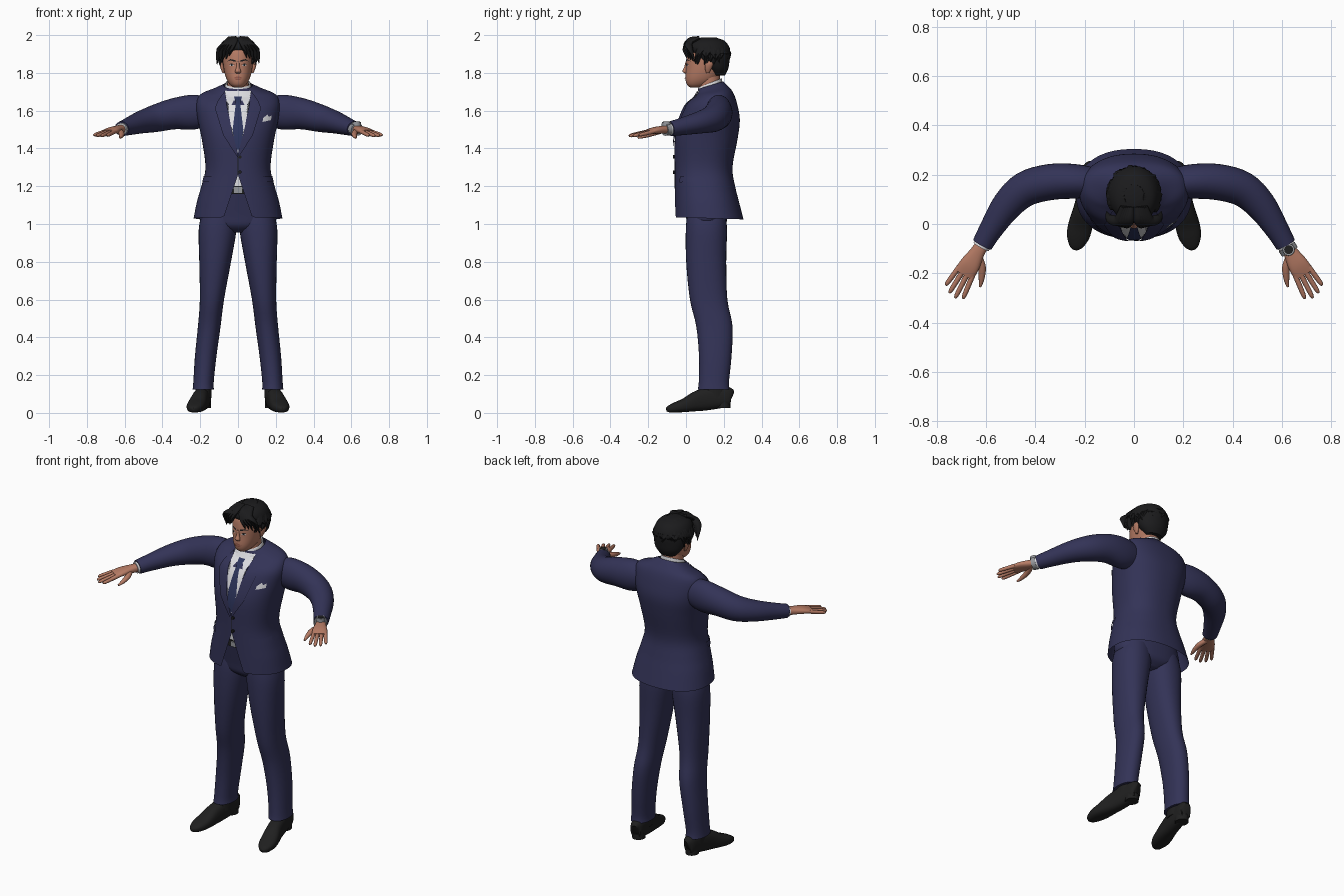
import bpy, bmesh, math, random
from mathutils import Vector
from mathutils.bvhtree import BVHTree

random.seed(4)
default_cube = bpy.data.objects.get("Cube")
if default_cube:
    bpy.data.objects.remove(default_cube)


def make_material(name, red, green, blue):
    mat = bpy.data.materials.new(name)
    mat.use_nodes = True
    mat.diffuse_color = (red, green, blue, 1)
    mat.node_tree.nodes["Principled BSDF"].inputs["Base Color"].default_value = (red, green, blue, 1)
    return mat


SUIT = make_material("navy suit cloth", .033, .033, .095)
TIE = make_material("blue tie silk", .027, .036, .11)
SHIRT = make_material("white shirt cotton", .72, .72, .75)
SKIN = make_material("tan skin", .47, .2, .13)
LIPS = make_material("lip brown", .3, .1, .07)
HAIR = make_material("black hair", .011, .011, .012)
LEATHER = make_material("black leather", .014, .014, .014)
METAL = make_material("steel", .3, .31, .33)


def finish(name, bm, mat):
    """Turn a bmesh into a smooth-shaded object."""
    mesh = bpy.data.meshes.new(name)
    bm.to_mesh(mesh)
    bm.free()
    mesh.materials.append(mat)
    for poly in mesh.polygons:
        poly.use_smooth = True
    mesh.set_sharp_from_angle(angle=math.radians(50))
    obj = bpy.data.objects.new(name, mesh)
    bpy.context.collection.objects.link(obj)
    return obj


def spline(rows, steps):
    """Resample rows of numbers along a smooth curve."""
    padded = [rows[0]] + list(rows) + [rows[-1]]
    result = []
    for a, b, c, d in zip(padded, padded[1:], padded[2:], padded[3:]):
        for step in range(steps):
            t = step / steps
            result.append([q + .5 * t * (r - p + t * (2 * p - 5 * q + 4 * r - s + t * (3 * (q - r) + s - p)))
                           for p, q, r, s in zip(a, b, c, d)])
    return result + [list(rows[-1])]


def loft(name, rows, mat, side=1, upright=True, sides=24, power=2, steps=4, caps=True, bend=None):
    """Skin rounded sections: x, y, z, half width, half depth, tilt."""
    rows = spline([tuple(row) + (0,) * (6 - len(row)) for row in rows], steps)
    centres = [Vector(row[:3]) for row in rows]
    bm = bmesh.new()
    rings = []
    for i, row in enumerate(rows):
        across, along = Vector((1, 0, 0)), Vector((0, 1, row[5]))
        if not upright:
            tangent = centres[min(i + 1, len(rows) - 1)] - centres[max(i - 1, 0)]
            across = tangent.cross(Vector((0, 0, 1))).normalized()
            along = across.cross(tangent).normalized()
        ring = []
        for k in range(sides):
            angle = math.tau * k / sides
            c, s = math.cos(angle), math.sin(angle)
            point = (centres[i] + across * row[3] * math.copysign(abs(c) ** (2 / power), c)
                     + along * row[4] * math.copysign(abs(s) ** (2 / power), s))
            if bend:
                point = bend(point)
            ring.append(bm.verts.new((point.x * side, point.y, point.z)))
        rings.append(ring)
    for low, high in zip(rings, rings[1:]):
        for k in range(sides):
            n = (k + 1) % sides
            bm.faces.new((low[k], low[n], high[n], high[k]))
    if caps:
        bm.faces.new(rings[0])
        bm.faces.new(rings[-1])
    bmesh.ops.recalc_face_normals(bm, faces=bm.faces)
    return finish(name, bm, mat)


def surface(obj):
    mesh = obj.data
    return BVHTree.FromPolygons([v.co for v in mesh.vertices], [list(p.vertices) for p in mesh.polygons])


def plate(name, outline, target, mat, offset=.005, side=1, yaw=0, cuts=7):
    """Lay a thin flat outline (across, height) onto a surface."""
    bm = bmesh.new()
    bm.faces.new([bm.verts.new((u, 0, z)) for u, z in outline])
    bmesh.ops.triangulate(bm, faces=bm.faces)
    bmesh.ops.subdivide_edges(bm, edges=bm.edges, cuts=cuts, use_grid_fill=True)
    right = Vector((math.cos(yaw), math.sin(yaw), 0))
    ray = Vector((-right.y, right.x, 0))
    for vert in bm.verts:
        start = right * vert.co.x - ray + Vector((0, .1, vert.co.z))
        hit = target.ray_cast(start, ray)[0] or start + ray * .95
        hit = hit - ray * offset
        vert.co = (hit.x * side, hit.y, hit.z)
    bm.normal_update()
    ray.x *= side
    if sum(face.normal.dot(ray) for face in bm.faces) > 0:
        bmesh.ops.reverse_faces(bm, faces=bm.faces)
    return finish(name, bm, mat)


def mirrored(outline):
    return outline + [(-u, z) for u, z in reversed(outline)]


# Jacket body, cut away below the button
def cutaway(point):
    if point.z < 1.26 and point.y < .1:
        point.z = 1.26 - (1.26 - point.z) * min(1, abs(point.x) / .075)
    return point


jacket = loft("jacket_body", [
    (0, .122, 1.03, .235, .182, -.03), (0, .11, 1.12, .217, .17), (0, .1, 1.2, .194, .16),
    (0, .093, 1.3, .172, .153), (0, .107, 1.45, .192, .166), (0, .125, 1.55, .213, .16),
    (0, .136, 1.63, .222, .136), (0, .15, 1.685, .2, .1, .1), (0, .14, 1.712, .13, .08, .25),
    (0, .13, 1.735, .076, .066, .3)], SUIT, sides=96, power=2.3, caps=False, bend=cutaway)
cloth = surface(jacket)

# Shirt front, tie and jacket trimmings
plate("shirt_front", mirrored([(0, 1.375), (.035, 1.5), (.066, 1.64), (.068, 1.705)]), cloth, SHIRT, .003)
plate("tie_blade", mirrored([(0, 1.385), (.02, 1.43), (.028, 1.5), (.011, 1.645)]), cloth, TIE, .006)
plate("tie_knot", mirrored([(.011, 1.635), (.021, 1.675)]), cloth, TIE, .0095)
plate("pocket_square", [(.13, 1.54), (.175, 1.55), (.178, 1.575), (.163, 1.568), (.155, 1.58), (.133, 1.56)],
      cloth, SHIRT, .006)
plate("front_seam", mirrored([(.0015, 1.26), (.0015, 1.36)]), cloth, HAIR, .003)
for height in (1.355, 1.275):
    loft("jacket_button", [(.01, -.058, height, .009, .009), (.01, -.068, height, .009, .009)],
         LEATHER, upright=False, steps=1, sides=16)
loft("shirt_waist", [(0, .1, 1.18, .155, .13), (0, .1, 1.3, .14, .13)], SHIRT)
loft("shirt_collar", [(0, .125, 1.66, .08, .072, .3), (0, .127, 1.735, .068, .064, .4),
                      (0, .127, 1.747, .064, .061, .4)], SHIRT, sides=32, caps=False)

# Trousers top and belt
loft("trouser_seat", [(0, .11, .955, .05, .06), (0, .11, .99, .17, .1), (0, .108, 1.05, .208, .11),
                      (0, .1, 1.17, .17, .125)], SUIT, sides=40, power=2.3)
loft("belt", [(0, .1, 1.16, .172, .132), (0, .1, 1.2, .168, .132)], LEATHER, sides=40, steps=1)
bpy.ops.mesh.primitive_cube_add(size=1, location=(0, -.034, 1.18))
buckle = bpy.context.object
buckle.name = "belt_buckle"
buckle.scale = (.045, .009, .03)
buckle.data.materials.append(METAL)

# Head and neck
loft("neck", [(0, .13, 1.65, .062, .062), (0, .125, 1.73, .057, .058), (0, .12, 1.82, .058, .06)], SKIN)
head = loft("head", [
    (0, .05, 1.722, .022, .026), (0, .063, 1.738, .043, .058), (0, .083, 1.77, .062, .086),
    (0, .1, 1.82, .075, .1), (0, .11, 1.88, .08, .108), (0, .115, 1.93, .075, .1),
    (0, .12, 1.97, .04, .055)], SKIN, sides=40, power=2.2)
face = surface(head)
loft("nose", [(0, .006, 1.86, .007, .008), (0, .0, 1.83, .009, .01), (0, -.006, 1.808, .016, .013),
              (0, .004, 1.796, .011, .007)], SKIN)
plate("upper_lip", mirrored([(0, 1.774), (.024, 1.772), (.008, 1.781)]), face, LIPS, .003)
plate("lower_lip", mirrored([(.01, 1.763), (.022, 1.771)]), face, LIPS, .004)

# Hair: a cap, a swept fringe and layered locks
loft("hair_cap", [
    (0, .17, 1.785, .05, .035), (0, .165, 1.82, .08, .058), (0, .147, 1.86, .096, .083),
    (0, .13, 1.9, .102, .104), (0, .117, 1.935, .1, .113), (0, .115, 1.97, .076, .088),
    (0, .12, 1.988, .03, .035)], HAIR, sides=40)


def dome(angle, lift, swell=1):
    return (.098 * math.cos(angle) * math.cos(lift) * swell,
            .117 + .108 * math.sin(angle) * math.cos(lift) * swell, 1.887 + .098 * math.sin(lift) * swell)


for i in range(34):
    angle = math.radians(-25 + 230 * i / 33)
    end = -.35 - .55 * max(0, math.sin(angle)) + random.uniform(-.15, .3)
    twist = random.uniform(-.3, .3)
    loft("hair_lock", [dome(angle - twist, 1.2) + (.012, .01), dome(angle, .7) + (.022, .014),
                       dome(angle + twist * .4, .15) + (.02, .012),
                       dome(angle + twist, end, random.uniform(1, 1.12)) + (.002, .002)],
         HAIR, upright=False, sides=8, steps=3)

for side, label in ((1, "left_"), (-1, "right_")):
    # Face details
    plate(label + "eye_white", [(.02, 1.84), (.032, 1.835), (.046, 1.841), (.033, 1.847)], face, SHIRT, .002, side)
    plate(label + "iris", [(.029, 1.836), (.037, 1.836), (.037, 1.846), (.029, 1.846)], face, HAIR, .003, side)
    plate(label + "eyelid", [(.017, 1.843), (.033, 1.847), (.05, 1.842), (.034, 1.851)], face, HAIR, .003, side)
    plate(label + "eyebrow", [(.014, 1.858), (.04, 1.866), (.058, 1.86), (.04, 1.873), (.014, 1.867)],
          face, HAIR, .003, side)
    loft(label + "ear", [(.076, .115, 1.8, .006, .008), (.083, .118, 1.825, .01, .018),
                         (.088, .123, 1.85, .01, .021), (.086, .125, 1.866, .005, .01)], SKIN, side)
    for spread in range(5):
        reach = .035 + .016 * spread
        loft(label + "fringe_lock", [
            (.012 + spread * .008, .07, 1.985, .012, .01),
            (.02 + spread * .011, .016, 1.972 - spread * .004, .02, .013),
            (reach, -.001 + spread * .006, 1.925, .018, .011),
            (reach + .012, .002 + spread * .012, 1.892 - spread * .01 - random.random() * .012, .002, .002)],
            HAIR, side, upright=False, sides=8)

    # Lapel, shirt collar wing and pocket flap
    plate(label + "lapel", [(.07, 1.705), (.108, 1.65), (.088, 1.632), (.122, 1.612), (.078, 1.47),
                            (.004, 1.355), (.002, 1.38), (.034, 1.5), (.06, 1.63)], cloth, SUIT, .009, side)
    plate(label + "collar_wing", [(.066, 1.71), (.012, 1.675), (.042, 1.615), (.064, 1.66)],
          cloth, SHIRT, .008, side)
    plate(label + "pocket_flap", [(-.035, 1.25), (.075, 1.255), (.075, 1.225), (-.035, 1.22)],
          cloth, SUIT, .006, side, yaw=.95)

    # Sleeve, cuff and hand
    loft(label + "sleeve", [
        (.15, .165, 1.6, .06, .075), (.24, .173, 1.592, .07, .092), (.34, .17, 1.583, .073, .082),
        (.44, .142, 1.558, .071, .072), (.515, .075, 1.538, .062, .059), (.58, -.022, 1.516, .048, .046),
        (.615, -.083, 1.504, .042, .039)], SUIT, side, upright=False, sides=32)
    loft(label + "shirt_cuff", [(.607, -.07, 1.505, .036, .033), (.62, -.093, 1.502, .035, .032)],
         SHIRT, side, upright=False)
    loft(label + "palm", [(.61, -.076, 1.503, .027, .023), (.635, -.115, 1.5, .03, .021),
                          (.665, -.165, 1.495, .041, .018), (.69, -.205, 1.486, .042, .012)],
         SKIN, side, upright=False, power=2.4)
    loft(label + "thumb", [(.63, -.13, 1.493, .014, .014), (.617, -.175, 1.48, .016, .014),
                           (.618, -.22, 1.466, .012, .011), (.624, -.255, 1.456, .005, .005)],
         SKIN, side, upright=False, sides=12)
    for finger, length in zip((-1.5, -.5, .5, 1.5), (.096, .11, .104, .084)):
        base = Vector((.685 + .019 * finger, -.197 + .011 * finger, 1.487))
        heading = Vector((.49 + .07 * finger, -.87 + .04 * finger, -.2)) * length
        loft(label + "finger", [tuple(base + heading * t) + (radius, radius) for t, radius in
                                ((-.1, .011), (.4, .0105), (.85, .009), (1, .004))],
             SKIN, side, upright=False, sides=12)

    # Trouser leg
    loft(label + "trouser_leg", [
        (.1, .108, 1.06, .09, .1), (.108, .108, .97, .1, .109), (.121, .107, .8, .084, .106),
        (.138, .12, .6, .064, .099), (.152, .15, .46, .06, .096), (.171, .155, .3, .057, .086),
        (.182, .148, .17, .054, .08), (.184, .147, .125, .056, .084)], SUIT, side, sides=32, power=2.2)

    # Shoe with heel
    loft(label + "shoe", [
        (.174, .24, .085, .016, .03), (.177, .225, .087, .034, .052), (.185, .15, .08, .04, .06),
        (.2, .07, .065, .043, .056), (.216, 0, .042, .049, .038), (.227, -.05, .03, .046, .028),
        (.235, -.09, .02, .028, .018), (.237, -.104, .016, .009, .009)],
        LEATHER, side, upright=False, power=2.6)
    loft(label + "shoe_ankle", [(.183, .145, .08, .042, .07), (.183, .147, .17, .044, .066)], LEATHER, side)
    loft(label + "shoe_heel", [(.179, .195, .026, .036, .04), (.179, .195, .06, .036, .042)],
         LEATHER, side, steps=1)

# Wristwatch
loft("watch_band", [(.619, -.092, 1.502, .038, .034), (.632, -.113, 1.5, .037, .033)],
     METAL, upright=False, steps=1)
loft("watch_case", [(.627, -.104, 1.52, .025, .025), (.627, -.104, 1.541, .024, .024)], METAL, steps=1)
loft("watch_dial", [(.627, -.104, 1.54, .018, .018), (.627, -.104, 1.543, .018, .018)], LEATHER, steps=1)
